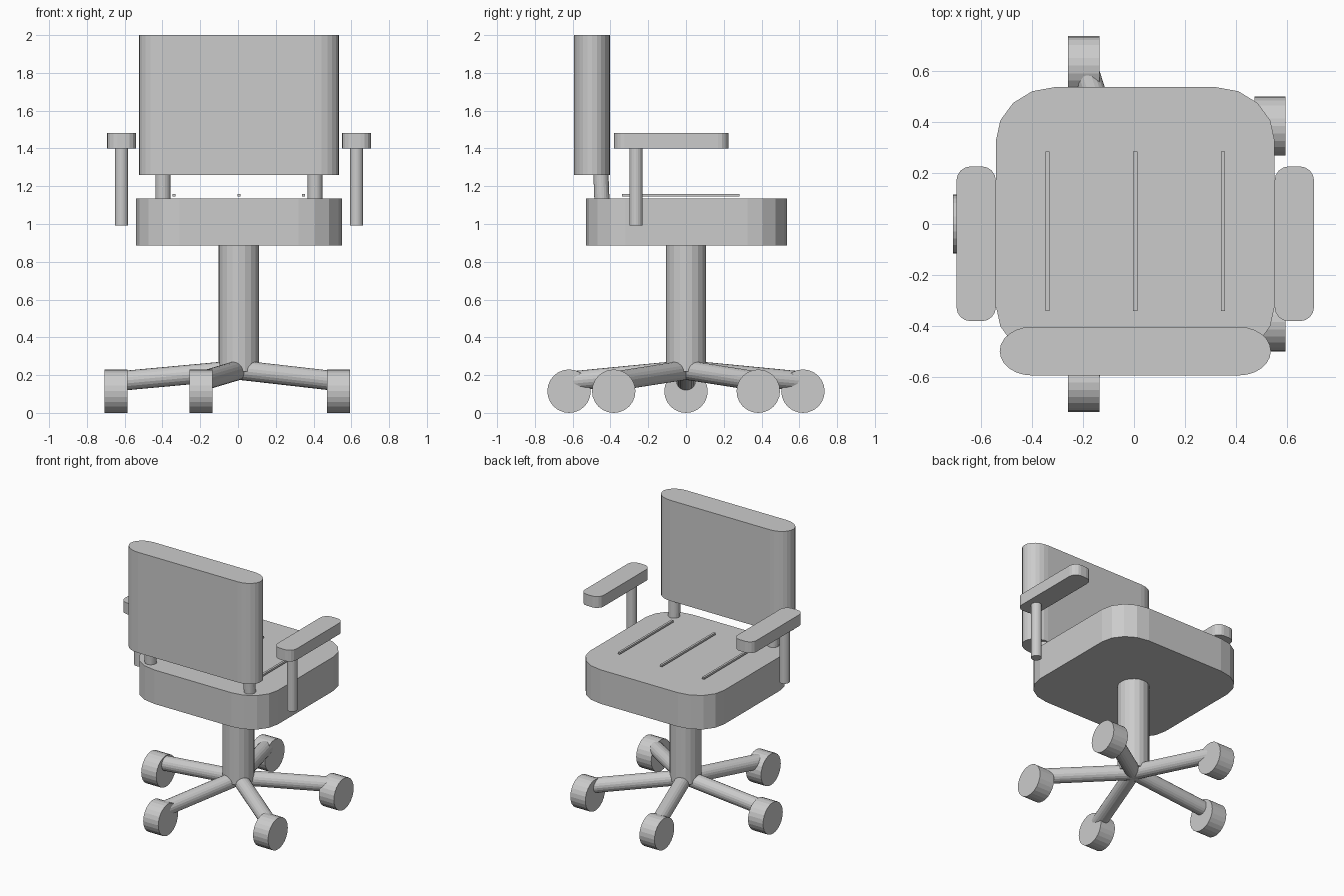
import bpy, bmesh, math
from mathutils import Vector

cube = bpy.data.objects.get("Cube")
if cube:
    bpy.data.objects.remove(cube, do_unlink=True)

CX = 0.005  # centre line of the chair

grey = bpy.data.materials.new("plain_grey")
grey.use_nodes = True
COLOUR = (0.6, 0.6, 0.6, 1)
grey.diffuse_color = COLOUR
grey.node_tree.nodes["Principled BSDF"].inputs["Base Color"].default_value = COLOUR


def add_object(name, bm):
    mesh = bpy.data.meshes.new(name)
    bmesh.ops.recalc_face_normals(bm, faces=bm.faces)
    bm.to_mesh(mesh)
    bm.free()
    mesh.materials.append(grey)
    obj = bpy.data.objects.new(name, mesh)
    bpy.context.collection.objects.link(obj)
    return obj


def rounded_slab(name, x, y, z, rx=0, ry=0, steps=4):
    """Upright slab between (low, high) limits with elliptical corners."""
    bm = bmesh.new()
    outline = []
    corners = [(x[1], y[1], 1, 1), (x[0], y[1], -1, 1),
               (x[0], y[0], -1, -1), (x[1], y[0], 1, -1)]
    for quarter, (px, py, sx, sy) in enumerate(corners):
        for i in range(steps + 1 if rx else 1):
            a = math.pi / 2 * (quarter + i / steps)
            outline.append((px - sx * rx + rx * math.cos(a),
                            py - sy * ry + ry * math.sin(a), z[0]))
    base = bm.faces.new([bm.verts.new(p) for p in outline])
    top = bmesh.ops.extrude_face_region(bm, geom=[base], use_keep_orig=True)
    verts = [v for v in top["geom"] if isinstance(v, bmesh.types.BMVert)]
    bmesh.ops.translate(bm, verts=verts, vec=(0, 0, z[1] - z[0]))
    return add_object(name, bm)


def rod(name, start, end, radius, sides=20):
    """Cylinder from one point to another."""
    start, end = Vector(start), Vector(end)
    bm = bmesh.new()
    bmesh.ops.create_cone(bm, cap_ends=True, segments=sides, radius1=radius,
                          radius2=radius, depth=(end - start).length)
    obj = add_object(name, bm)
    obj.location = (start + end) / 2
    obj.rotation_euler = (end - start).to_track_quat('Z', 'Y').to_euler()
    return obj


# Seat with raised seams, and backrest
rounded_slab("seat", (-0.54, 0.55), (-0.53, 0.535), (0.885, 1.135), 0.23, 0.21)
for i in (-1, 0, 1):
    x = CX + i * 0.343
    rounded_slab(f"seat_seam_{i + 2}", (x - 0.008, x + 0.008), (-0.34, 0.283), (1.146, 1.16))
rounded_slab("backrest", (-0.525, 0.535), (-0.592, -0.402), (1.26, 2.0), 0.125, 0.095, 6)

# Mirrored backrest supports and armrests
for side, s in (("left", 1), ("right", -1)):
    x = CX + s * 0.403
    rod(f"{side}_back_support", (x, -0.44, 1.0), (x, -0.452, 1.3), 0.04)
    x = CX + s * 0.622
    rounded_slab(f"{side}_arm_pad", (x - 0.077, x + 0.077), (-0.38, 0.225),
                 (1.4, 1.483), 0.055, 0.055)
    rod(f"{side}_arm_post", (x, -0.265, 0.993), (x, -0.265, 1.42), 0.035)

# Column and five-legged base on wheels
rod("column", (CX, 0, 0.22), (CX, 0, 0.95), 0.107)
for i in range(5):
    a = math.pi + i * math.tau / 5
    x, y = CX + 0.651 * math.cos(a), 0.651 * math.sin(a)
    rod(f"leg_{i + 1}", (CX, 0, 0.227), (x, y, 0.167), 0.052)
    rod(f"wheel_{i + 1}", (x - 0.061, y, 0.115), (x + 0.061, y, 0.115), 0.115, 24)
